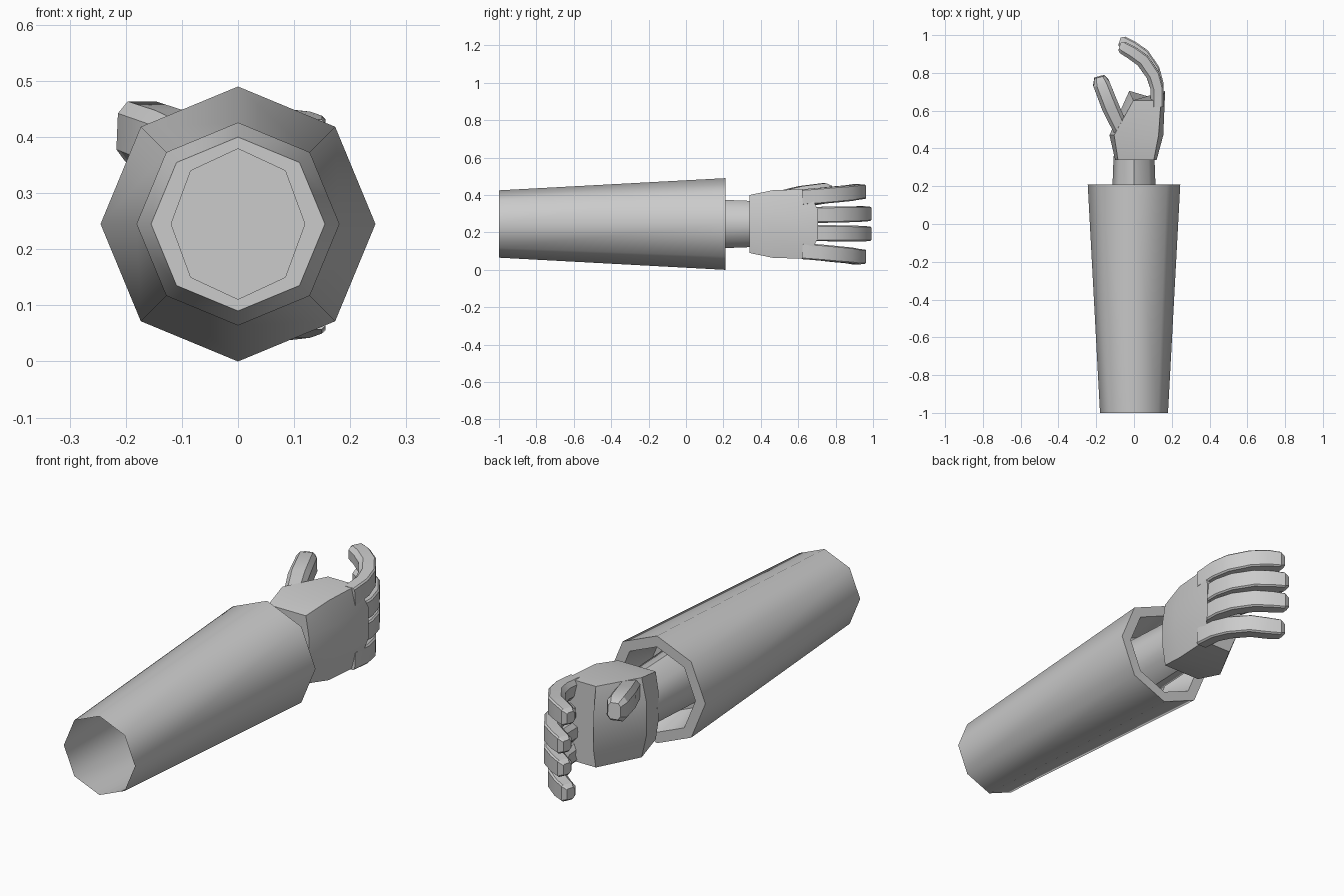
import bpy, bmesh, math
from mathutils import Vector

if "Cube" in bpy.data.objects:
    bpy.data.objects.remove(bpy.data.objects["Cube"])

ZC = 0.245


def loft(name, rings, cap_start=True, cap_end=True, angle=30):
    """Skin a list of equal-length point rings into one object."""
    bm = bmesh.new()
    vs = [[bm.verts.new(p) for p in r] for r in rings]
    n = len(vs[0])
    for a, b in zip(vs, vs[1:]):
        for i in range(n):
            j = (i + 1) % n
            bm.faces.new((a[i], a[j], b[j], b[i]))
    if cap_start:
        bm.faces.new(vs[0][::-1])
    if cap_end:
        bm.faces.new(vs[-1])
    bmesh.ops.recalc_face_normals(bm, faces=bm.faces)
    me = bpy.data.meshes.new(name)
    bm.to_mesh(me)
    bm.free()
    ob = bpy.data.objects.new(name, me)
    bpy.context.collection.objects.link(ob)
    bpy.ops.object.select_all(action='DESELECT')
    ob.select_set(True)
    bpy.context.view_layer.objects.active = ob
    bpy.ops.object.shade_smooth_by_angle(angle=math.radians(angle))
    return ob


def octagon(y, rx, rz):
    return [(rx * math.cos(i * math.pi / 4), y, ZC + rz * math.sin(i * math.pi / 4))
            for i in range(8)]


def digit(name, path, sizes, profile):
    """Sweep a profile (across, vertical) along a path that bends in plan."""
    pts = [Vector(p) for p in path]
    rings = []
    for i, p in enumerate(pts):
        t = pts[min(i + 1, len(pts) - 1)] - pts[max(i - 1, 0)]
        side = Vector((t.y, -t.x, 0)).normalized()
        up = side.cross(t).normalized()
        w, h = sizes[i]
        rings.append([p + side * (a * w) + up * (b * h) for a, b in profile])
    return loft(name, rings)


# Sleeve: open at the elbow, thick rim and recessed socket at the wrist
loft("sleeve", [octagon(-1, .18, .18), octagon(.21, .245, .245),
                octagon(.21, .195, .195), octagon(.05, .155, .155)],
     cap_start=False, angle=50)

# Wrist
loft("wrist", [octagon(.045, .12, .135), octagon(.36, .108, .123)], angle=50)

# Palm: flat sides with bulging middles, knuckle end bowed forward
rings = []
for y, xl, xr, inset, h, bow in [(.34, -.10, .12, .015, .155, 0),
                                 (.47, -.13, .155, .025, .182, 0),
                                 (.655, -.025, .165, .022, .185, .05)]:
    hm = h * .4
    rings.append([(xr - inset, y, ZC + h), (xr, y + bow, ZC + hm),
                  (xr, y + bow, ZC - hm), (xr - inset, y, ZC - h),
                  (xl + inset, y, ZC - h), (xl, y + bow, ZC - hm),
                  (xl, y + bow, ZC + hm), (xl + inset, y, ZC + h)])
loft("palm", rings)

# Fingers: flat backs, chamfered palm sides, curling inward
finger_profile = [(1, .85), (.8, 1), (-.5, 1), (-1, .55),
                  (-1, -.55), (-.5, -1), (.8, -1), (1, -.85)]
curl = [(.122, .65), (.122, .745), (.101, .815), (.047, .893),
        (-.012, .935), (-.06, .962), (-.077, .967)]
finger_sizes = [(.034, .043), (.034, .043), (.036, .043), (.037, .042),
                (.036, .041), (.033, .038), (.021, .025)]
for k, (z0, z1, dy) in enumerate([(.388, .417, -.028), (.293, .299, 0),
                                  (.197, .193, 0), (.100, .070, -.028)]):
    path = [(x, y + dy, z0 + (z1 - z0) * min(1, i / 4))
            for i, (x, y) in enumerate(curl)]
    digit("finger_%d" % (k + 1), path, finger_sizes, finger_profile)

# Thumb
thumb_profile = [(1, .6), (.6, 1), (-.6, 1), (-1, .6),
                 (-1, -.6), (-.6, -1), (.6, -1), (1, -.6)]
digit("thumb",
      [(-.06, .48, .365), (-.125, .62, .392), (-.174, .745, .410), (-.183, .78, .413)],
      [(.040, .050), (.046, .056), (.044, .054), (.028, .036)], thumb_profile)
